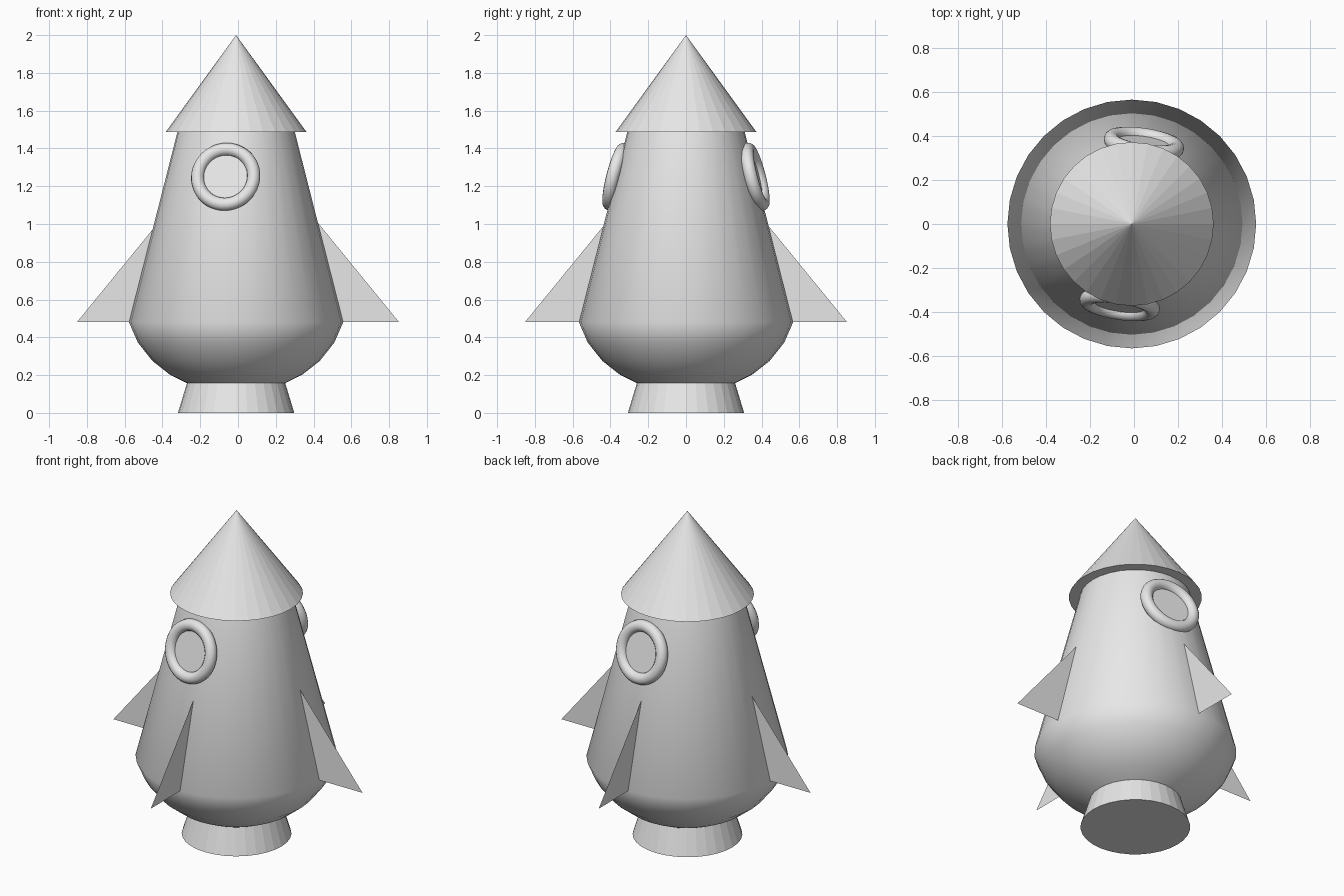
import bpy, bmesh, math
from mathutils import Matrix, Vector

cube = bpy.data.objects.get("Cube")
if cube:
    bpy.data.objects.remove(cube)

SIDES = 32
AXIS = Vector((-0.01, 0, 0))

grey = bpy.data.materials.new("light_grey")
grey.use_nodes = True
grey.diffuse_color = (0.8, 0.8, 0.8, 1)
grey.node_tree.nodes["Principled BSDF"].inputs["Base Color"].default_value = (0.8, 0.8, 0.8, 1)


def finish(obj, name, smooth=False):
    obj.name = name
    obj.data.materials.append(grey)
    for face in obj.data.polygons:
        face.use_smooth = smooth
    return obj


def from_bmesh(bm, name, smooth=False):
    mesh = bpy.data.meshes.new(name)
    bm.to_mesh(mesh)
    bm.free()
    obj = bpy.data.objects.new(name, mesh)
    bpy.context.collection.objects.link(obj)
    return finish(obj, name, smooth)


def cone(name, r_low, r_high, z_low, z_high):
    bpy.ops.mesh.primitive_cone_add(vertices=SIDES, radius1=r_low, radius2=r_high,
                                    depth=z_high - z_low,
                                    location=AXIS + Vector((0, 0, (z_low + z_high) / 2)))
    return finish(bpy.context.object, name)


# Nose cone and engine nozzle, both faceted
cone("nose_cone", 0.373, 0, 1.487, 2)
cone("nozzle", 0.308, 0.26, 0, 0.158)

# Body: rounded bowl below, one straight tapered wall above
profile = [(0.26, 0.157), (0.35, 0.202), (0.443, 0.275), (0.52, 0.372), (0.567, 0.48), (0.31, 1.49)]
bm = bmesh.new()
rings = []
for radius, z in profile:
    ring = bmesh.ops.create_circle(bm, segments=SIDES, radius=radius,
                                   matrix=Matrix.Translation(AXIS + Vector((0, 0, z))))
    rings.append(ring["verts"])
for low, high in zip(rings, rings[1:]):
    for i in range(SIDES):
        j = (i + 1) % SIDES
        bm.faces.new((low[i], low[j], high[j], high[i]))
bmesh.ops.recalc_face_normals(bm, faces=bm.faces)
from_bmesh(bm, "body", smooth=True)

# Four paper-thin triangular fins
for i, side in enumerate(("left", "back", "right", "front")):
    bm = bmesh.new()
    bm.faces.new([bm.verts.new(p) for p in ((0.42, 0, 1.01), (0.55, 0, 0.48), (0.853, 0, 0.48))])
    bm.transform(Matrix.Rotation(i * math.pi / 2, 4, "Z"))
    from_bmesh(bm, side + "_fin")

# Portholes front and back: a ring and a flat pane lying against the sloped wall
TILT = math.atan2(0.257, 1.01)
for side, turn in (("front", -8.6), ("back", 171.4)):
    place = (Matrix.Translation(AXIS) @ Matrix.Rotation(math.radians(turn), 4, "Z")
             @ Matrix.Translation((0, -0.37, 1.25)) @ Matrix.Rotation(math.pi / 2 - TILT, 4, "X"))
    bpy.ops.mesh.primitive_torus_add(major_radius=0.15, minor_radius=0.035,
                                     major_segments=48, minor_segments=12)
    ring = finish(bpy.context.object, side + "_porthole_ring", smooth=True)
    ring.matrix_world = place
    bm = bmesh.new()
    bmesh.ops.create_circle(bm, cap_ends=True, segments=SIDES, radius=0.13,
                            matrix=place @ Matrix.Translation((0, 0, 0.005)))
    from_bmesh(bm, side + "_porthole_pane")
